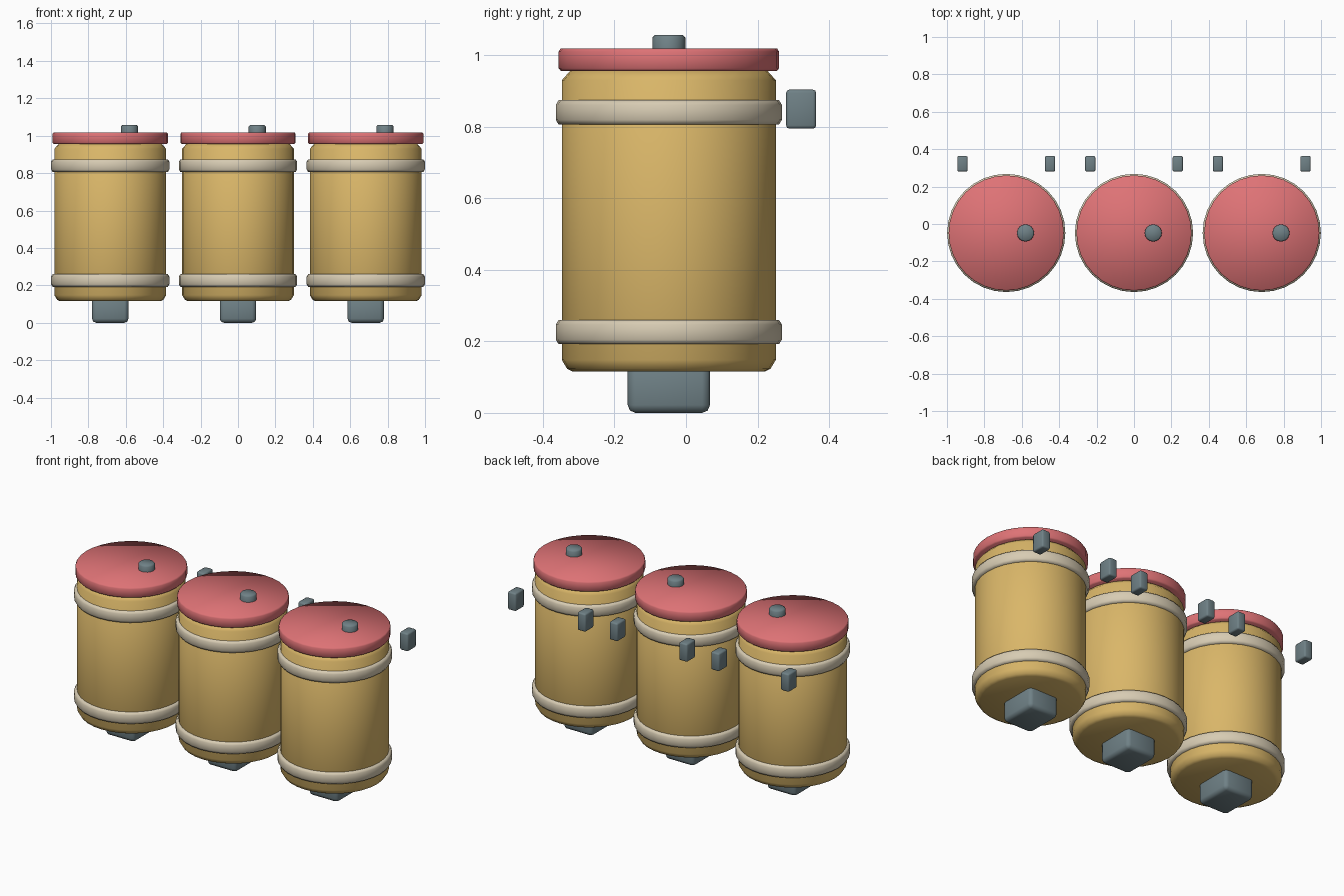
import bpy, bmesh
from math import cos, sin, pi, radians

old = bpy.data.objects.get("Cube")
if old:
    bpy.data.objects.remove(old, do_unlink=True)


def material(name, rgb):
    m = bpy.data.materials.new(name)
    m.use_nodes = True
    m.diffuse_color = (*rgb, 1)
    m.node_tree.nodes["Principled BSDF"].inputs["Base Color"].default_value = (*rgb, 1)
    return m


GOLD = material("ochre yellow", (0.70, 0.47, 0.14))
RED = material("coral red", (0.73, 0.17, 0.18))
CREAM = material("cream", (0.68, 0.60, 0.45))
STEEL = material("slate grey", (0.16, 0.22, 0.24))
CY = -0.048


def finish(bm, name, mat, loc, angle):
    bmesh.ops.recalc_face_normals(bm, faces=bm.faces)
    me = bpy.data.meshes.new(name)
    bm.to_mesh(me)
    bm.free()
    me.materials.append(mat)
    ob = bpy.data.objects.new(name, me)
    ob.location = loc
    bpy.context.collection.objects.link(ob)
    bpy.ops.object.select_all(action='DESELECT')
    ob.select_set(True)
    bpy.context.view_layer.objects.active = ob
    if angle:
        bpy.ops.object.shade_smooth_by_angle(angle=radians(angle))
    else:
        bpy.ops.object.shade_smooth()
    return ob


def lathe(name, profile, mat, x, angle=0, sides=32, ring=False):
    """Revolve (radius, z) points; cap the ends, or close the profile into a ring."""
    bm = bmesh.new()
    loops = [[bm.verts.new((r * cos(2 * pi * i / sides), r * sin(2 * pi * i / sides), z))
              for i in range(sides)] for r, z in profile]
    pairs = list(zip(loops, loops[1:]))
    if ring:
        pairs.append((loops[-1], loops[0]))
    for a, b in pairs:
        for i in range(sides):
            j = (i + 1) % sides
            bm.faces.new((a[i], a[j], b[j], b[i]))
    if not ring:
        bm.faces.new(loops[0])
        bm.faces.new(loops[-1])
    return finish(bm, name, mat, (x, CY, 0), angle)


def box(name, size, loc, bevel, mat):
    bm = bmesh.new()
    bmesh.ops.create_cube(bm, size=1)
    bmesh.ops.scale(bm, vec=size, verts=bm.verts)
    bmesh.ops.bevel(bm, geom=bm.edges[:], offset=bevel, segments=2, profile=0.5, affect='EDGES')
    return finish(bm, name, mat, loc, 50)


for label, x in (("right", -0.683), ("middle", 0), ("left", 0.683)):
    # Barrel with chamfered ends
    lathe(f"{label}_barrel", [(0.268, 0.115), (0.284, 0.123), (0.299, 0.148),
                              (0.299, 0.93), (0.275, 0.957)], GOLD, x)
    # Rounded hoops
    for part, z in (("lower", 0.226), ("upper", 0.84)):
        lathe(f"{label}_{part}_hoop", [(0.29, z - 0.034), (0.308, z - 0.034), (0.316, z - 0.021),
                                       (0.316, z + 0.021), (0.308, z + 0.034), (0.29, z + 0.034)],
              CREAM, x, 60, ring=True)
    # Lid and its offset knob
    lathe(f"{label}_lid", [(0.301, 0.955), (0.308, 0.963), (0.308, 1.01), (0.303, 1.018)], RED, x)
    lathe(f"{label}_knob", [(0.046, 1.01), (0.046, 1.049), (0.039, 1.057)], STEEL, x + 0.103, 50, 16)
    # Foot block under the barrel
    box(f"{label}_foot", (0.195, 0.23, 0.14), (x, CY, 0.07), 0.022, STEEL)
    # Pair of rear mounting blocks
    for side, s in (("right", -1), ("left", 1)):
        box(f"{label}_{side}_mount", (0.055, 0.084, 0.109), (x + s * 0.234, 0.322, 0.849), 0.009, STEEL)
